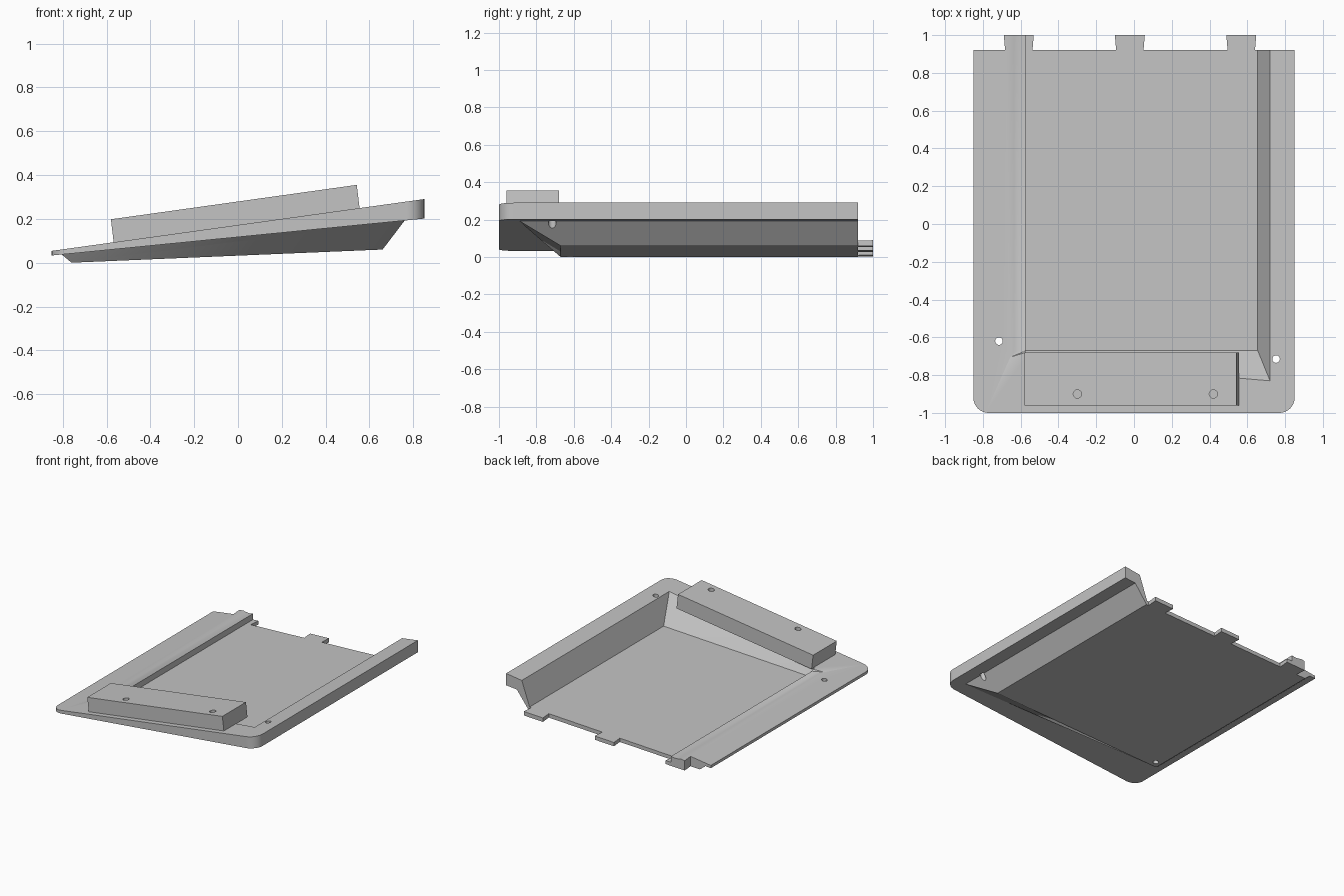
import bpy, bmesh, math
from mathutils import Vector

if "Cube" in bpy.data.objects:
    bpy.data.objects.remove(bpy.data.objects["Cube"])

grey = bpy.data.materials.new("plain grey")
grey.use_nodes = True
grey.diffuse_color = (0.55, 0.55, 0.55, 1)
grey.node_tree.nodes["Principled BSDF"].inputs["Base Color"].default_value = (0.55, 0.55, 0.55, 1)


def top_z(x):
    return 0.172 + 0.139 * x


def under_z(x):
    return 0.117 + 0.099 * x


def hull(name, points):
    """Convex solid around a handful of points."""
    bm = bmesh.new()
    for p in points:
        bm.verts.new(p)
    bmesh.ops.convex_hull(bm, input=bm.verts)
    bmesh.ops.dissolve_limit(bm, angle_limit=0.005, verts=bm.verts, edges=bm.edges)
    bmesh.ops.recalc_face_normals(bm, faces=bm.faces)
    mesh = bpy.data.meshes.new(name)
    bm.to_mesh(mesh)
    bm.free()
    mesh.materials.append(grey)
    obj = bpy.data.objects.new(name, mesh)
    bpy.context.collection.objects.link(obj)
    return obj


def combine(target, other, operation):
    """Apply a boolean and remove the helper solid."""
    mod = target.modifiers.new(operation.lower(), "BOOLEAN")
    mod.object, mod.operation, mod.solver = other, operation, "EXACT"
    bpy.context.view_layer.objects.active = target
    bpy.ops.object.modifier_apply(modifier=mod.name)
    bpy.data.objects.remove(other)


def drill(target, x, y, low, high, radius=0.02):
    ring = [(x + radius * math.cos(a * math.tau / 20), y + radius * math.sin(a * math.tau / 20))
            for a in range(20)]
    combine(target, hull("drill", [(u, v, z) for u, v in ring for z in (low, high)]), "DIFFERENCE")


# Wedge plate with two rounded front corners
outline = [(-0.85, 1), (0.85, 1)]
for side in (-1, 1):
    for i in range(9):
        a = i / 8 * math.pi / 2
        outline.append((side * (0.77 + 0.08 * math.sin(a)), -0.92 - 0.08 * math.cos(a)))
body = hull("tray_body", [(x, y, f(x)) for x, y in outline for f in (top_z, under_z)])

# Pocket hanging below the plate
combine(body, hull("pocket", [
    (-0.76, -0.67, 0), (0.66, -0.67, 0.06), (-0.76, 1, 0), (0.66, 1, 0.06),
    (-0.81, -0.70, 0.042), (0.765, -0.90, 0.198),
    (-0.81, 1, 0.042), (0.765, 1, 0.198)]), "UNION")

# Open cavity with sloping front and side walls
cavity = []
for low, high in (((-0.575, -0.67, 0.035), (-0.575, -0.71, 0.092)),
                  ((0.655, -0.67, 0.09), (0.72, -0.83, 0.272))):
    low, high = Vector(low), Vector(high)
    high = low + (high - low) * 1.3
    cavity += [low, high, Vector((low.x, 1.1, low.z)), Vector((high.x, 1.1, high.z))]
combine(body, hull("cavity", cavity), "DIFFERENCE")

# Shallow trough beside the cavity step
trough = []
for x, z, y in ((-0.655, 0.081, -0.705), (-0.635, 0.076, -0.68), (-0.605, 0.074, -0.67),
                (-0.57, 0.08, -0.67), (-0.57, 0.15, -0.72), (-0.655, 0.15, -0.72)):
    trough += [(x, y, z), (x, 1.1, z)]
combine(body, hull("trough", trough), "DIFFERENCE")

# Notches that leave three flared tabs on the back edge
tabs = (-0.61, -0.022, 0.568)
edges = [-1.1] + [c + s * 0.0875 for c in tabs for s in (-1, 1)] + [1.1]
for left, right in zip(edges[::2], edges[1::2]):
    notch = [(x, y, z) for z in (-0.2, 0.6) for x, y in (
        (left - 0.015, 0.92), (right + 0.015, 0.92), (left, 1.0), (right, 1.0),
        (left, 1.1), (right, 1.1))]
    combine(body, hull("notch", notch), "DIFFERENCE")

# Screw holes through the plate
for x, y in ((-0.715, -0.62), (0.752, -0.715)):
    drill(body, x, y, -0.2, 0.6)

# Raised block along the front
block = hull("front_block", [
    (x, y, z) for y in (-0.96, -0.68) for x, z in (
        (-0.567, top_z(-0.567) - 0.003), (0.555, top_z(0.555) - 0.003),
        (0.542, 0.355), (-0.58, 0.198))])
for x in (-0.3, 0.42):
    drill(block, x, -0.9, top_z(x) + 0.04, 0.6, 0.022)

for obj in (body, block):
    bpy.ops.object.select_all(action="DESELECT")
    obj.select_set(True)
    bpy.context.view_layer.objects.active = obj
    bpy.ops.object.shade_smooth_by_angle(angle=math.radians(25))
